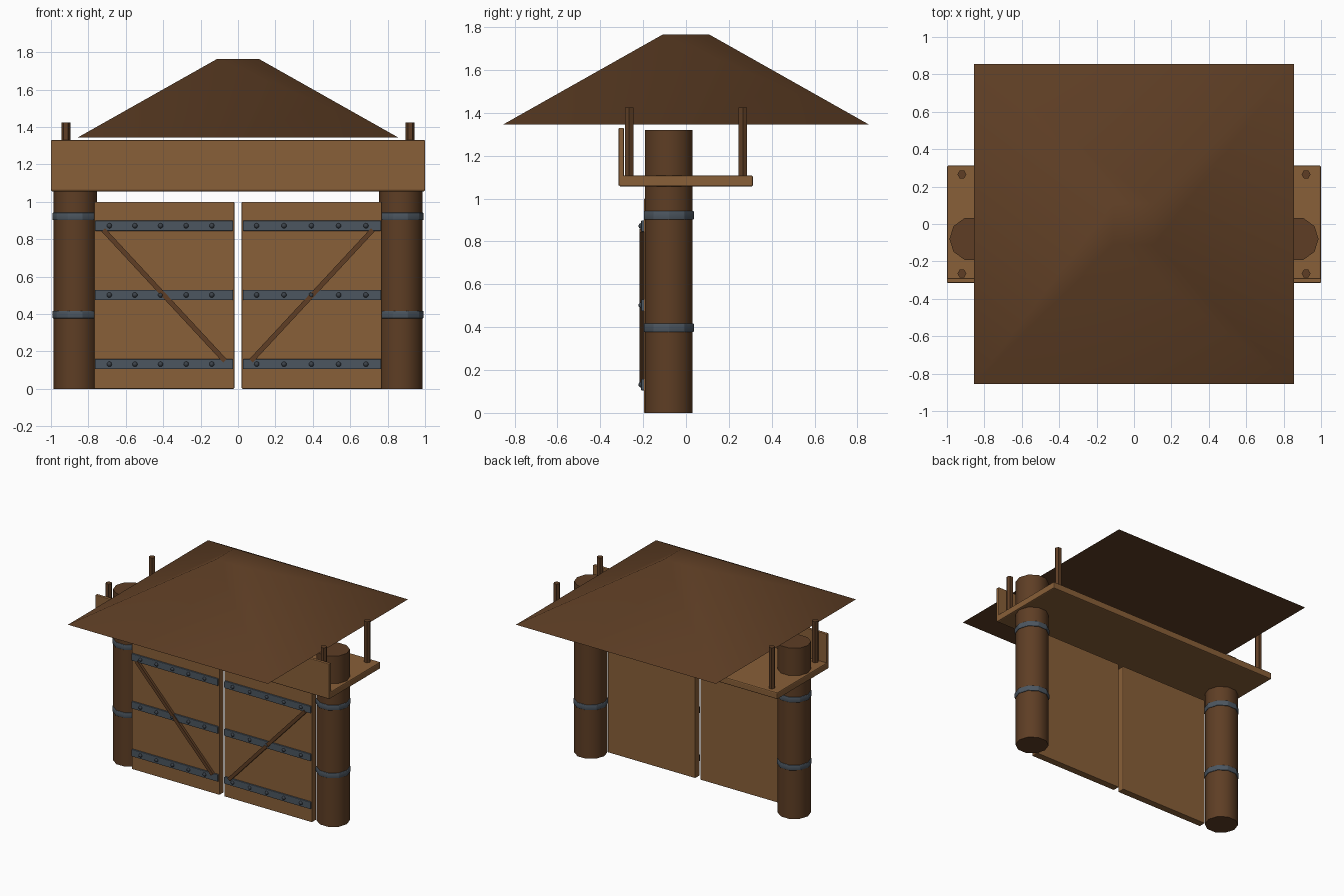
import bpy, bmesh, math
from mathutils import Matrix

old = bpy.data.objects.get("Cube")
if old:
    bpy.data.objects.remove(old, do_unlink=True)


def material(name, rgb):
    m = bpy.data.materials.new(name)
    m.use_nodes = True
    m.diffuse_color = (*rgb, 1)
    m.node_tree.nodes["Principled BSDF"].inputs["Base Color"].default_value = (*rgb, 1)
    return m


LIGHT = material("light_wood", (0.25, 0.115, 0.04))
DARK = material("dark_wood", (0.112, 0.048, 0.018))
METAL = material("blue_grey_iron", (0.072, 0.093, 0.117))
BOLT = material("dark_iron", (0.045, 0.055, 0.068))


def finish(name, bm, mat, smooth=None, bevel=0):
    mesh = bpy.data.meshes.new(name)
    bm.to_mesh(mesh)
    bm.free()
    mesh.materials.append(mat)
    ob = bpy.data.objects.new(name, mesh)
    bpy.context.collection.objects.link(ob)
    if bevel:
        mod = ob.modifiers.new("soft_edges", 'BEVEL')
        mod.width, mod.segments = bevel, 2
    if smooth:
        bpy.ops.object.select_all(action='DESELECT')
        ob.select_set(True)
        bpy.context.view_layer.objects.active = ob
        bpy.ops.object.shade_smooth_by_angle(angle=math.radians(smooth))
    return ob


def box(name, x, y, z, mat, bevel=0):
    # x, y and z are (low, high) pairs
    bm = bmesh.new()
    bmesh.ops.create_cube(bm, size=1)
    bmesh.ops.scale(bm, verts=bm.verts, vec=[b - a for a, b in (x, y, z)])
    bmesh.ops.translate(bm, verts=bm.verts, vec=[(a + b) / 2 for a, b in (x, y, z)])
    return finish(name, bm, mat, bevel=bevel)


def column(name, x, y, z, r, sides, mat, top_r=None, turn=0, smooth=40, bevel=0):
    bm = bmesh.new()
    spin = Matrix.Rotation(turn, 4, 'Z')
    bmesh.ops.create_cone(bm, cap_ends=True, segments=sides, radius1=r,
                          radius2=r if top_r is None else top_r, depth=z[1] - z[0],
                          matrix=Matrix.Translation((x, y, (z[0] + z[1]) / 2)) @ spin)
    return finish(name, bm, mat, smooth, bevel)


def brace(name, x1, z1, x2, z2):
    # diagonal timber lying on the front of a door
    dx, dz = x2 - x1, z2 - z1
    bm = bmesh.new()
    bmesh.ops.create_cube(bm, size=1)
    bmesh.ops.scale(bm, verts=bm.verts, vec=(math.hypot(dx, dz), 0.022, 0.026))
    bmesh.ops.rotate(bm, verts=bm.verts, matrix=Matrix.Rotation(-math.atan2(dz, dx), 3, 'Y'))
    bmesh.ops.translate(bm, verts=bm.verts, vec=((x1 + x2) / 2, -0.206, (z1 + z2) / 2))
    finish(name, bm, DARK)


POST_Y = -0.08
DOOR_FRONT = -0.197

for side, s in (("right", -1), ("left", 1)):
    def span(a, b):
        return tuple(sorted((s * a, s * b)))

    # round gate post with iron bands
    column(side + "_post", s * 0.87, POST_Y, (0, 1.32), 0.117, 10, DARK, turn=math.pi / 2)
    for label, z in (("lower", 0.397), ("upper", 0.922)):
        column(f"{side}_{label}_band", s * 0.87, POST_Y, (z - 0.02, z + 0.02), 0.123, 10,
               METAL, turn=math.pi / 2, bevel=0.004)

    # door leaf with diagonal brace
    box(side + "_door", span(0.02, 0.77), (DOOR_FRONT, -0.142), (0, 1), LIGHT, 0.005)
    brace(side + "_brace", s * 0.72, 0.85, s * 0.07, 0.15)

    # iron straps with domed bolts
    for i, z in enumerate((0.132, 0.502, 0.872)):
        box(f"{side}_strap_{i}", span(0.027, 0.765), (-0.209, -0.19),
            (z - 0.027, z + 0.027), METAL, 0.003)
        bm = bmesh.new()
        for k in range(5):
            x = 0.1 + 0.146 * k if s > 0 else -0.14 - 0.137 * k
            bmesh.ops.create_uvsphere(bm, u_segments=8, v_segments=6, radius=0.014,
                                      matrix=Matrix.Translation((x, -0.208, z)))
        finish(f"{side}_bolts_{i}", bm, BOLT, 60)

    # thin roof supports
    for label, y in (("front", -0.265), ("back", 0.265)):
        column(f"{side}_{label}_roof_support", s * 0.92, y, (1.08, 1.425), 0.024, 6,
               DARK, turn=math.pi / 2, smooth=30)

# walkway floor and front parapet
box("walkway_floor", (-1, 1), (-0.313, 0.313), (1.056, 1.108), LIGHT, 0.008)
box("front_parapet", (-1, 1), (-0.315, -0.29), (1.06, 1.33), LIGHT, 0.005)

# hipped roof with a small flat top
column("roof", 0, 0, (1.345, 1.765), 0.855 * math.sqrt(2), 4, DARK,
       top_r=0.11 * math.sqrt(2), turn=math.pi / 4, smooth=45)
